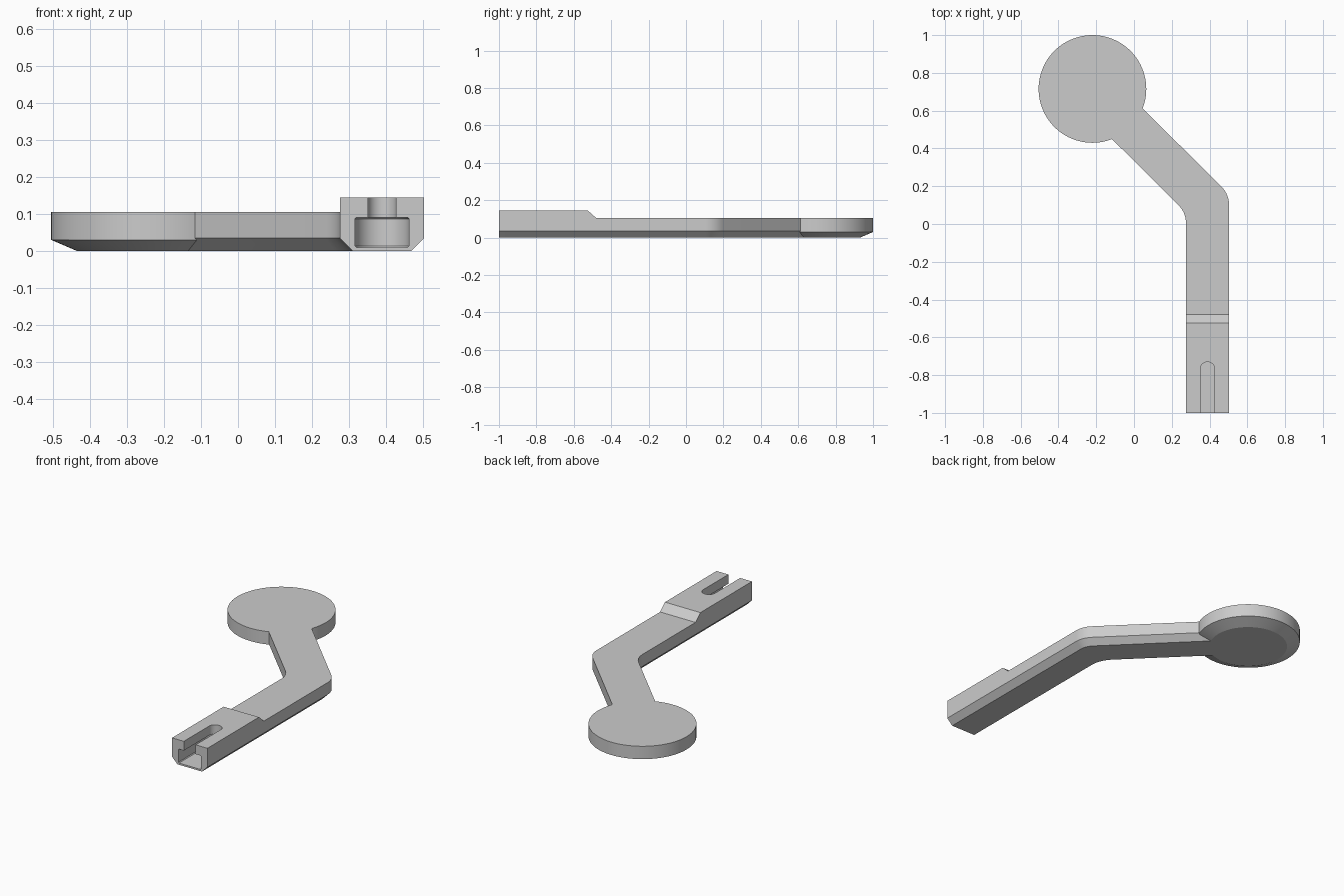
import bpy, bmesh, math
from mathutils import Vector

if "Cube" in bpy.data.objects:
    bpy.data.objects.remove(bpy.data.objects["Cube"], do_unlink=True)

grey = bpy.data.materials.new("plain grey")
grey.use_nodes = True
colour = (0.6, 0.6, 0.6, 1)
grey.diffuse_color = colour
grey.node_tree.nodes["Principled BSDF"].inputs["Base Color"].default_value = colour

TALL = 0.145          # height of the clip end
HEAD = Vector((-0.22, 0.715))
BEND = math.tan(math.pi / 8)


def arc(cx, cy, r, start, end, steps):
    angles = [math.radians(start + (end - start) * k / steps) for k in range(steps + 1)]
    return [(cx + r * math.cos(a), cy + r * math.sin(a)) for a in angles]


def loft(name, layers):
    """Solid skinned through closed rings of equal length."""
    bm = bmesh.new()
    rings = [[bm.verts.new(p) for p in ring] for ring in layers]
    n = len(rings[0])
    for low, high in zip(rings, rings[1:]):
        for i in range(n):
            j = (i + 1) % n
            bm.faces.new((low[i], low[j], high[j], high[i]))
    bm.faces.new(rings[0][::-1])
    bm.faces.new(rings[-1])
    bmesh.ops.recalc_face_normals(bm, faces=bm.faces)
    mesh = bpy.data.meshes.new(name)
    bm.to_mesh(mesh)
    bm.free()
    obj = bpy.data.objects.new(name, mesh)
    bpy.context.collection.objects.link(obj)
    mesh.materials.append(grey)
    return obj


def flat(outline, z):
    return [(x, y, z) for x, y in outline]


def arm_outline(inset):
    """Bent strip from the open front end to the middle of the disc."""
    r = 0.13
    half = Vector((1, 1)).normalized() * (0.115 - inset)
    outer = arc(0.503 - r, 0.157 - r * BEND, r - inset, 0, 45, 10)
    inner = arc(0.275 - r, 0.06 - r * BEND, r + inset, 45, 0, 10)
    return ([(0.503 - inset, -1)] + outer + [tuple(HEAD + half), tuple(HEAD - half)]
            + inner + [(0.275 + inset, -1)])


def slot_outline(r):
    """Round-ended channel open to the front."""
    x, y = 0.389, -0.768
    return [(x + r, -1.1)] + arc(x, y, r, 0, 180, 24) + [(x - r, -1.1)]


def disc_outline(r):
    return arc(HEAD.x, HEAD.y, r, 0, 360, 96)[:-1]


def combine(body, tool, operation):
    mod = body.modifiers.new(operation.lower(), 'BOOLEAN')
    mod.operation = operation
    mod.solver = 'EXACT'
    mod.object = tool
    bpy.context.view_layer.objects.active = body
    bpy.ops.object.modifier_apply(modifier=mod.name)
    bpy.data.objects.remove(tool, do_unlink=True)


# Arm with chamfered underside
arm = loft("bent_arm", [flat(arm_outline(0.035), 0), flat(arm_outline(0), 0.035),
                        flat(arm_outline(0), TALL)])

# Round head with shallow chamfer below
disc = loft("round_head", [flat(disc_outline(0.215), 0), flat(disc_outline(0.285), 0.03),
                           flat(disc_outline(0.285), TALL)])
combine(arm, disc, 'UNION')

# Lower the top behind the clip end, leaving a sloped step
step = [(-0.48, 0.105), (1.2, 0.105), (1.2, 0.185), (-0.57, 0.185)]
combine(arm, loft("step_cutter", [[(x, y, z) for y, z in step] for x in (-1, 1)]), 'DIFFERENCE')

# Wide pocket inside the clip end, then the narrow slot above it
pocket = [(0.069, 0.01), (0.073, 0.014), (0.073, 0.087), (0.069, 0.091)]
combine(arm, loft("pocket_cutter", [flat(slot_outline(r), z) for r, z in pocket]), 'DIFFERENCE')
combine(arm, loft("slot_cutter", [flat(slot_outline(0.038), z) for z in (0.05, 0.2)]), 'DIFFERENCE')

# Smooth the curved walls, keep the edges crisp
bpy.ops.object.select_all(action='DESELECT')
arm.select_set(True)
bpy.context.view_layer.objects.active = arm
bpy.ops.object.shade_smooth_by_angle(angle=math.radians(20))
